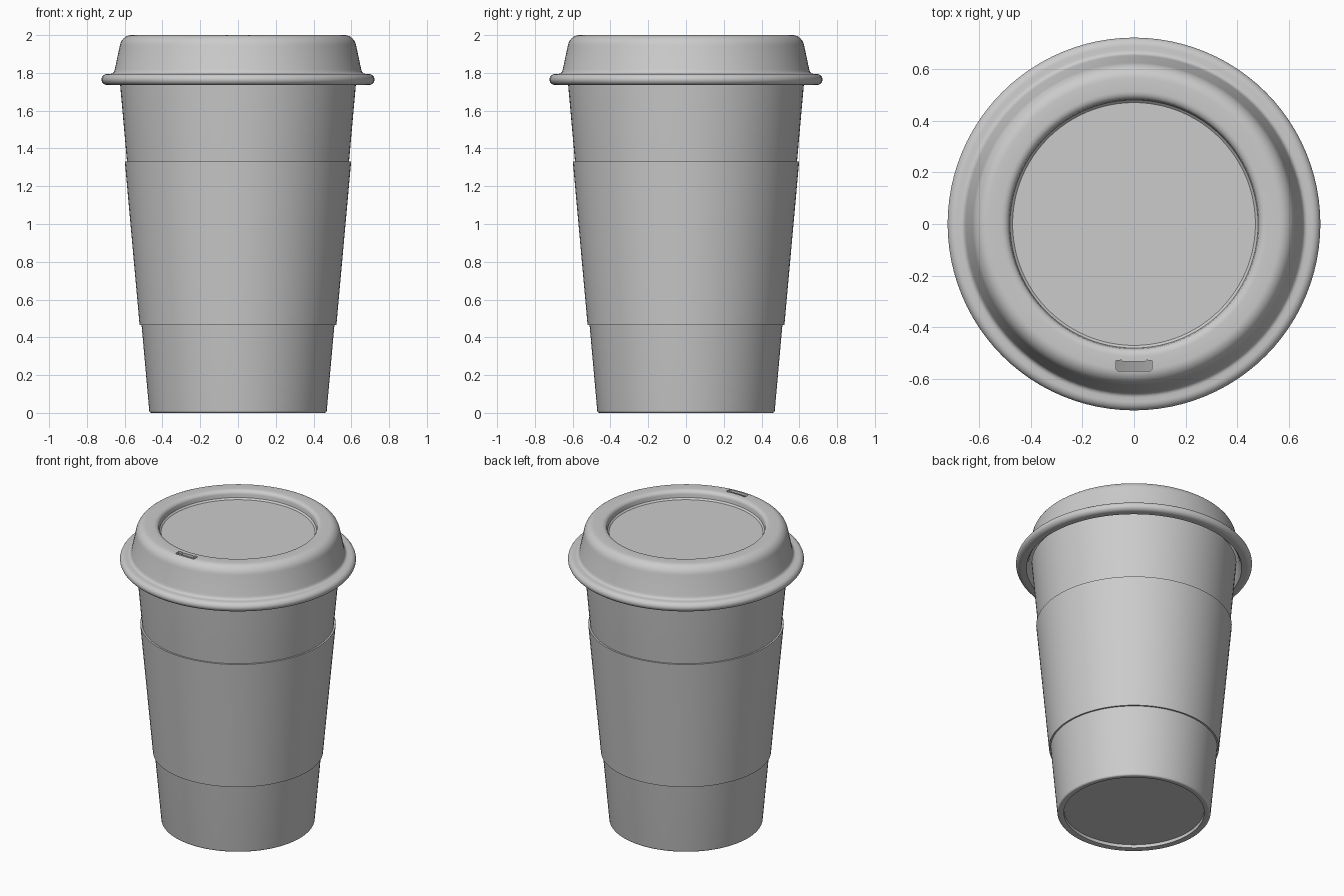
import bpy, bmesh
from math import cos, sin, pi, radians

if "Cube" in bpy.data.objects:
    bpy.data.objects.remove(bpy.data.objects["Cube"])

SEGMENTS = 96


def finish(name, bm):
    bmesh.ops.remove_doubles(bm, verts=bm.verts, dist=1e-5)
    bmesh.ops.recalc_face_normals(bm, faces=bm.faces)
    mesh = bpy.data.meshes.new(name)
    bm.to_mesh(mesh)
    bm.free()
    obj = bpy.data.objects.new(name, mesh)
    bpy.context.collection.objects.link(obj)
    return obj


def lathe(name, profile, closed=False):
    """Revolve (radius, z) points around the z axis."""
    bm = bmesh.new()
    verts = [bm.verts.new((r, 0, z)) for r, z in profile]
    pairs = list(zip(verts, verts[1:]))
    if closed:
        pairs.append((verts[-1], verts[0]))
    edges = [bm.edges.new(p) for p in pairs]
    bmesh.ops.spin(bm, geom=verts + edges, cent=(0, 0, 0), axis=(0, 0, 1),
                   angle=2 * pi, steps=SEGMENTS, use_merge=False)
    return finish(name, bm)


def arc(cr, cz, rr, rz, start, end, steps=6):
    """Elliptical arc of profile points, angles in degrees."""
    angles = [radians(start + (end - start) * i / steps) for i in range(steps + 1)]
    return [(cr + rr * cos(a), cz + rz * sin(a)) for a in angles]


def smooth(obj, angle=35):
    bpy.ops.object.select_all(action='DESELECT')
    obj.select_set(True)
    bpy.context.view_layer.objects.active = obj
    bpy.ops.object.shade_smooth_by_angle(angle=radians(angle))


# Tapered cup: recessed base, foot ring, outer wall, inner wall and floor
cup = lathe("cup", [(0, 0.025), (0.428, 0.025), (0.43, 0.005)]
            + arc(0.458, 0.012, 0.012, 0.012, -90, 0, 4)
            + [(0.627, 1.77), (0.612, 1.77), (0.46, 0.045), (0, 0.045)])

# Cardboard sleeve wrapped around the cup
sleeve = lathe("sleeve", [(0.508, 0.465), (0.521, 0.465),
                          (0.599, 1.33), (0.586, 1.33)], closed=True)

# Lid: sunken centre, raised ring, sloping shoulder, rolled rim and underside
lid = lathe("lid", [(0, 1.945), (0.471, 1.945), (0.481, 1.955)]
            + arc(0.515, 1.975, 0.031, 0.025, 180, 90)
            + arc(0.565, 1.93, 0.062, 0.07, 90, 12, 8)
            + [(0.652, 1.82)]
            + arc(0.674, 1.817, 0.02, 0.022, 190, 270, 4)
            + arc(0.69, 1.765, 0.033, 0.03, 90, -90, 12)
            + [(0.66, 1.735), (0.65, 1.75), (0.638, 1.79), (0.612, 1.93)]
            + arc(0.562, 1.94, 0.048, 0.043, 12, 90)
            + arc(0.52, 1.963, 0.022, 0.02, 90, 180, 4)
            + [(0.49, 1.93), (0, 1.93)])

# Sip opening with a slightly dipped inner edge
bm = bmesh.new()
outline = [(-0.064, -0.57), (0.064, -0.57), (0.07, -0.564), (0.07, -0.53),
           (0.05, -0.528), (0.042, -0.534), (-0.042, -0.534),
           (-0.05, -0.528), (-0.07, -0.53), (-0.07, -0.564)]
face = bm.faces.new([bm.verts.new((x, y, 1.96)) for x, y in outline])
top = bmesh.ops.extrude_face_region(bm, geom=[face])["geom"]
bmesh.ops.translate(bm, vec=(0, 0, 0.1),
                    verts=[v for v in top if isinstance(v, bmesh.types.BMVert)])
cutter = finish("sip_opening_cutter", bm)
cutter.hide_render = True
cutter.display_type = 'WIRE'
cut = lid.modifiers.new("sip_opening", 'BOOLEAN')
cut.operation = 'DIFFERENCE'
cut.solver = 'EXACT'
cut.object = cutter

# Apply the cut, then drop the helper
bpy.context.view_layer.objects.active = lid
bpy.ops.object.modifier_apply(modifier=cut.name)
bpy.data.objects.remove(cutter)

for part in (cup, sleeve, lid):
    smooth(part)
